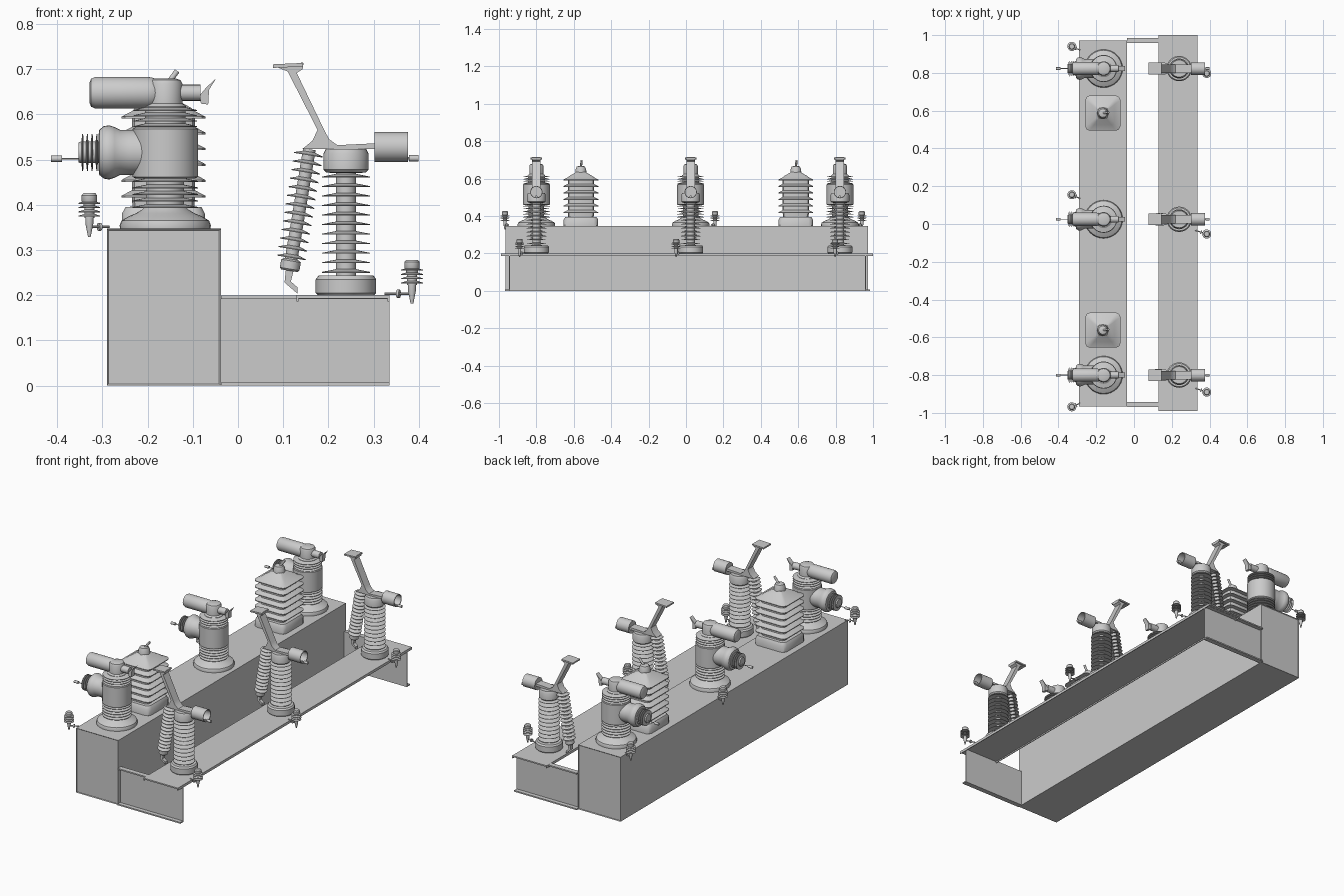
import bpy, bmesh
from math import cos, sin, pi, radians
from mathutils import Vector

if "Cube" in bpy.data.objects:
    bpy.data.objects.remove(bpy.data.objects["Cube"])


def finish(name, bm):
    bmesh.ops.recalc_face_normals(bm, faces=bm.faces)
    me = bpy.data.meshes.new(name)
    bm.to_mesh(me)
    bm.free()
    ob = bpy.data.objects.new(name, me)
    bpy.context.collection.objects.link(ob)
    return ob


def circle(n):
    return [(cos(2 * pi * i / n), sin(2 * pi * i / n)) for i in range(n)]


SQUARE = [(1, .75), (.92, .92), (.75, 1), (-.75, 1), (-.92, .92), (-1, .75),
          (-1, -.75), (-.92, -.92), (-.75, -1), (.75, -1), (.92, -.92), (1, -.75)]


def loft(name, profile, start, axis=(0, 0, 1), section=None):
    """Stack scaled cross-sections (radius, distance) along an axis."""
    section = section or circle(32)
    q = Vector(axis).to_track_quat('Z', 'Y')
    start = Vector(start)
    bm = bmesh.new()
    rings = [[bm.verts.new(start + q @ Vector((r * a, r * b, h))) for a, b in section]
             for r, h in profile]
    n = len(section)
    for lo, hi in zip(rings, rings[1:]):
        for i in range(n):
            bm.faces.new((lo[i], lo[(i + 1) % n], hi[(i + 1) % n], hi[i]))
    bm.faces.new(rings[0][::-1])
    bm.faces.new(rings[-1])
    return finish(name, bm)


def rod(name, a, b, r, n=16):
    d = Vector(b) - Vector(a)
    return loft(name, [(r, 0), (r, d.length)], a, d, circle(n))


def box(name, x, y, z):
    bm = bmesh.new()
    bmesh.ops.create_cube(bm, size=1)
    for v in bm.verts:
        v.co = [lo + (c + .5) * (hi - lo) for c, (lo, hi) in zip(v.co, (x, y, z))]
    return finish(name, bm)


def plate(name, outline, y, width):
    """Extrude an x-z outline across y."""
    bm = bmesh.new()
    f = bm.faces.new([bm.verts.new((x, y - width / 2, z)) for x, z in outline])
    ext = bmesh.ops.extrude_face_region(bm, geom=[f])['geom']
    bmesh.ops.translate(bm, vec=(0, width, 0),
                        verts=[v for v in ext if isinstance(v, bmesh.types.BMVert)])
    return finish(name, bm)


def sheds(core, rim, h0, h1, count, slope=.004):
    """Profile of an insulator column with thin skirts."""
    prof = [(core, h0)]
    step = (h1 - h0) / count
    for i in range(count):
        h = h0 + step * (i + .5)
        prof += [(core, h - .001), (rim, h - slope), (rim, h - slope + .002), (core, h + .004)]
    return prof + [(core, h1)]


# Cabinet with recessed end panels
cab = box("cabinet", (-.29, -.038), (-.965, .972), (0, .347))
bm = bmesh.new()
bm.from_mesh(cab.data)
bm.normal_update()
ends = [f for f in bm.faces if abs(f.normal.y) > .9]
bmesh.ops.inset_individual(bm, faces=ends, thickness=.005, depth=-.004)
bm.to_mesh(cab.data)
bm.free()

# Shelf and its end channels
box("shelf", (.13, .335), (-.99, 1), (.193, .2))
for x in (.13, .331):
    box("shelf_lip", (x, x + .004), (-.99, 1), (.186, .195))
for s in (-1, 1):
    web, edge = .008 + s * .95, .008 + s * .977
    box("end_channel_web", (-.038, .335), sorted((web, web + s * .005)), (0, .199))
    for z in (0, .192):
        box("end_channel_flange", (-.038, .335), sorted((web, edge)), (z, z + .007))


def breaker(y):
    x, z = -.161, .516
    # Pole: flared foot, lower skirts, drum, upper skirts, cap
    loft("pole_foot", [(.1, 0), (.101, .01), (.097, .02), (.08, .03), (.065, .036), (.052, .044),
                       (.045, .05)], (x, y, .345))
    loft("pole_lower_insulator", sheds(.042, .072, .39, .462, 5), (x, y, 0))
    loft("pole_drum", [(.066, .458), (.072, .462), (.072, .568), (.066, .572)], (x, y, 0))
    loft("pole_upper_insulator", sheds(.045, .07, .57, .618, 4), (x, y, 0))
    loft("pole_cap", [(.046, .612), (.046, .618), (.038, .624), (.038, .668), (.034, .676),
                      (.022, .68)], (x, y, 0))
    # Head: capacitor barrel on one side, nozzle and clip on the other
    loft("head_barrel", [(.03, .02), (.034, .03), (.035, .04), (.035, .155), (.031, .164),
                         (.022, .168)], (x, y, .648), (-1, 0, 0))
    rod("head_nozzle", (x + .02, y, .648), (-.083, y, .648), .018)
    plate("head_clip", [(-.085, .642), (-.07, .66), (-.048, .68), (-.064, .655), (-.066, .622),
                        (-.082, .624)], y, .025)
    # Current transformer ring with side bushing
    loft("current_ring", [(.05, .02), (.05, .052), (.05, .08), (.05, .1), (.056, .112), (.06, .124),
                          (.058, .136), (.05, .146), (.036, .148)], (x, y, z), (-1, 0, 0))
    loft("side_bushing", sheds(.024, .041, .145, .187, 4, 0) + [(.022, .192)],
         (x, y, z), (-1, 0, 0))
    rod("side_lead", (-.35, y, .502), (-.395, y, .502), .002, 8)
    rod("side_terminal", (-.39, y, .502), (-.414, y, .502), .007)


def isolator(y):
    # Main post insulator
    loft("post_foot", [(.062, .2), (.067, .205), (.067, .235), (.061, .243), (.025, .244)],
         (.239, y, 0))
    loft("post_insulator", sheds(.022, .053, .243, .475, 11), (.239, y, 0))
    loft("post_cap", [(.03, .47), (.044, .472), (.05, .478), (.05, .513), (.045, .523)],
         (.239, y, 0))
    # Slanted operating insulator and crank
    top, foot = Vector((.158, y, .523)), Vector((.115, y, .262))
    d = top - foot
    loft("drive_insulator", [(.016, -.005)] + sheds(.014, .032, .015, d.length, 13), foot, d)
    loft("drive_clamp", [(.018, -.008), (.022, -.004), (.022, .014), (.016, .018)], foot, d)
    plate("drive_crank", [(.106, .258), (.103, .228), (.132, .203), (.132, .217), (.117, .23),
                          (.124, .258)], y, .02)
    # Blade arm with flat tip
    plate("blade_arm", [(.085, .705), (.11, .695), (.176, .566), (.165, .542), (.142, .523),
                        (.302, .523), (.302, .536), (.22, .532), (.202, .545), (.192, .563),
                        (.13, .692), (.143, .7), (.145, .713), (.143, .715)], y, .045)
    plate("blade_tip", [(.077, .703), (.143, .706), (.145, .714), (.077, .711)], y, .062)
    # Terminal cup
    loft("terminal_cup", [(.033, 0), (.033, .074), (.029, .074), (.029, .02)],
         (.302, y, .528), (1, 0, 0))
    rod("cup_lead", (.31, y, .503), (.385, y, .503), .003, 8)
    rod("cup_terminal", (.379, y, .503), (.4, y, .503), .007)


def voltage_transformer(y):
    x = -.165
    loft("transformer_base", [(.092, .345), (.092, .38), (.084, .395), (.07, .396)],
         (x, y, 0), section=SQUARE)
    prof = [(.068, .39)]
    for i in range(6):
        h = .418 + i * .035
        prof += [(.07, h - .001), (.093, h - .002), (.093, h + .002), (.07, h + .014)]
    loft("transformer_body", prof + [(.062, .614), (.03, .632), (.026, .636)],
         (x, y, 0), section=SQUARE)
    loft("transformer_knob", [(.03, .63), (.028, .65), (.022, .664), (.014, .667)], (x, y, 0))
    rod("transformer_stud", (x + .004, y, .66), (x + .03, y + .004, .696), .006)


def arrester(x, y, z, edge, ybase):
    # Small surge arrester hung from the deck edge at height z
    loft("arrester_body", [(.003, -.022), (.009, .008), (.009, .02)]
         + sheds(.011, .024, .02, .058, 4, .002), (x, y, z), section=circle(20))
    loft("arrester_cap", [(.013, .045), (.013, .05), (.017, .056), (.017, .07), (.013, .075)],
         (x, y, z), section=circle(20))
    mid = (x + (edge - x) * .45, y + (ybase - y) * .45, z)
    rod("arrester_bracket", (x, y, z), (edge, ybase, z), .003, 10)
    loft("arrester_nut", [(.009, 0), (.009, .006)], mid, (edge - x, ybase - y, 0), circle(12))


for y in (.823, .025, -.8):
    breaker(y)
    isolator(y)
for y in (.587, -.562):
    voltage_transformer(y)
for y, side in ((.94, -1), (.155, -1), (-.968, 1)):
    arrester(-.329, y, .351, -.285, y + side * .02)
for y in (.797, -.053, -.89):
    arrester(.385, y, .203, .325, y + .02)

bpy.ops.object.select_all(action='SELECT')
bpy.context.view_layer.objects.active = cab
bpy.ops.object.shade_smooth_by_angle(angle=radians(35))
